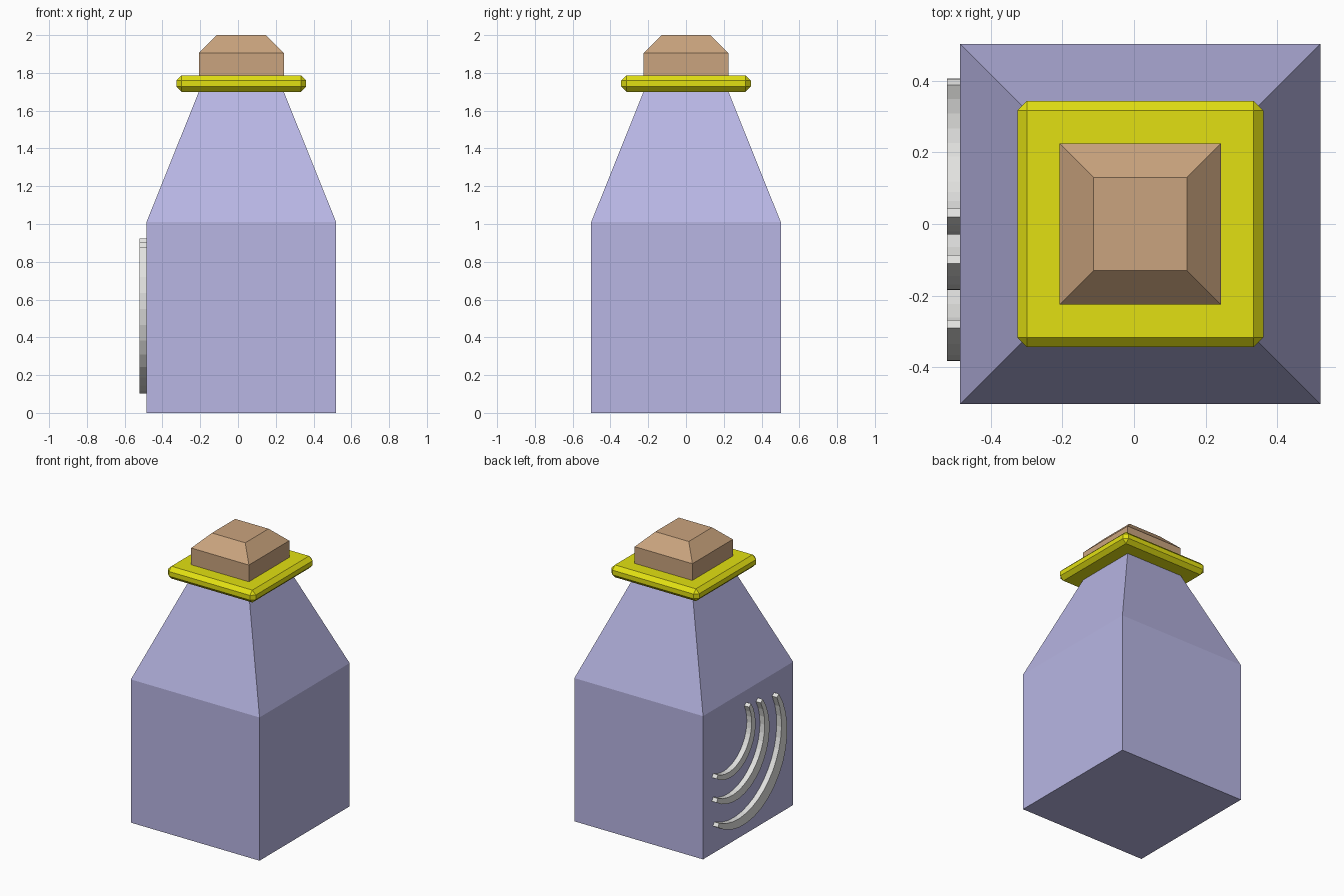
import bpy, bmesh, math

if "Cube" in bpy.data.objects:
    bpy.data.objects.remove(bpy.data.objects["Cube"])

CX = 0.0175          # bottle axis is slightly off centre because of the side marks


def srgb(*rgb):
    return [((c / 255 + 0.055) / 1.055) ** 2.4 for c in rgb] + [1.0]


def material(name, *rgb):
    m = bpy.data.materials.new(name)
    m.diffuse_color = srgb(*rgb)
    m.use_nodes = True
    m.node_tree.nodes["Principled BSDF"].inputs["Base Color"].default_value = m.diffuse_color
    return m


LAVENDER = material("lavender glass", 184, 182, 228)
YELLOW = material("yellow band", 226, 224, 18)
TAN = material("tan cork", 202, 164, 126)
SILVER = material("pale silver", 226, 226, 224)


def finish(bm, name, mat):
    bmesh.ops.recalc_face_normals(bm, faces=bm.faces)
    me = bpy.data.meshes.new(name)
    bm.to_mesh(me)
    bm.free()
    me.materials.append(mat)
    ob = bpy.data.objects.new(name, me)
    bpy.context.collection.objects.link(ob)
    return ob


def square_loft(name, levels, mat):
    """Stack of square sections given as (half width, height)."""
    bm = bmesh.new()
    rings = [[bm.verts.new((CX + sx * h, sy * h, z))
              for sx, sy in ((-1, -1), (1, -1), (1, 1), (-1, 1))]
             for h, z in levels]
    for a, b in zip(rings, rings[1:]):
        for i in range(4):
            j = (i + 1) % 4
            bm.faces.new((a[i], a[j], b[j], b[i]))
    bm.faces.new(rings[0][::-1])
    bm.faces.new(rings[-1])
    return finish(bm, name, mat)


def crescent(name, cy, cz, radius, a0, a1, mid_w, tip_w=0.028, steps=16):
    """Tapered arc raised from the left wall, thickest in the middle."""
    bm = bmesh.new()
    rings = []
    for i in range(steps + 1):
        t = i / steps
        a = math.radians(a0 + (a1 - a0) * t)
        w = tip_w + (mid_w - tip_w) * math.sin(math.pi * t)
        rings.append([bm.verts.new((x, cy + r * math.cos(a), cz + r * math.sin(a)))
                      for x, r in ((-0.48, radius), (-0.522, radius),
                                   (-0.522, radius - w), (-0.48, radius - w))])
    for a, b in zip(rings, rings[1:]):
        for i in range(4):
            j = (i + 1) % 4
            bm.faces.new((a[i], a[j], b[j], b[i]))
    bm.faces.new(rings[0])
    bm.faces.new(rings[-1][::-1])
    return finish(bm, name, SILVER)


# bottle body with tapered shoulder and short neck
square_loft("bottle_body", [(0.502, 0), (0.502, 1.01), (0.225, 1.70), (0.225, 1.74)], LAVENDER)

# cork stopper with sloped top
square_loft("cork", [(0.225, 1.74), (0.225, 1.905), (0.13, 2.0)], TAN)

# bevelled neck band
band = square_loft("neck_band", [(0.343, 1.70), (0.343, 1.787)], YELLOW)
bev = band.modifiers.new("bevel", 'BEVEL')
bev.width = 0.027
bev.segments = 1

# three nested highlight crescents on the left wall
crescent("highlight_small", 0.246, 0.766, 0.276, 145, 305, 0.055)
crescent("highlight_medium", 0.190, 0.680, 0.375, 143, 305, 0.07)
crescent("highlight_large", 0.105, 0.588, 0.488, 144, 306, 0.09)
